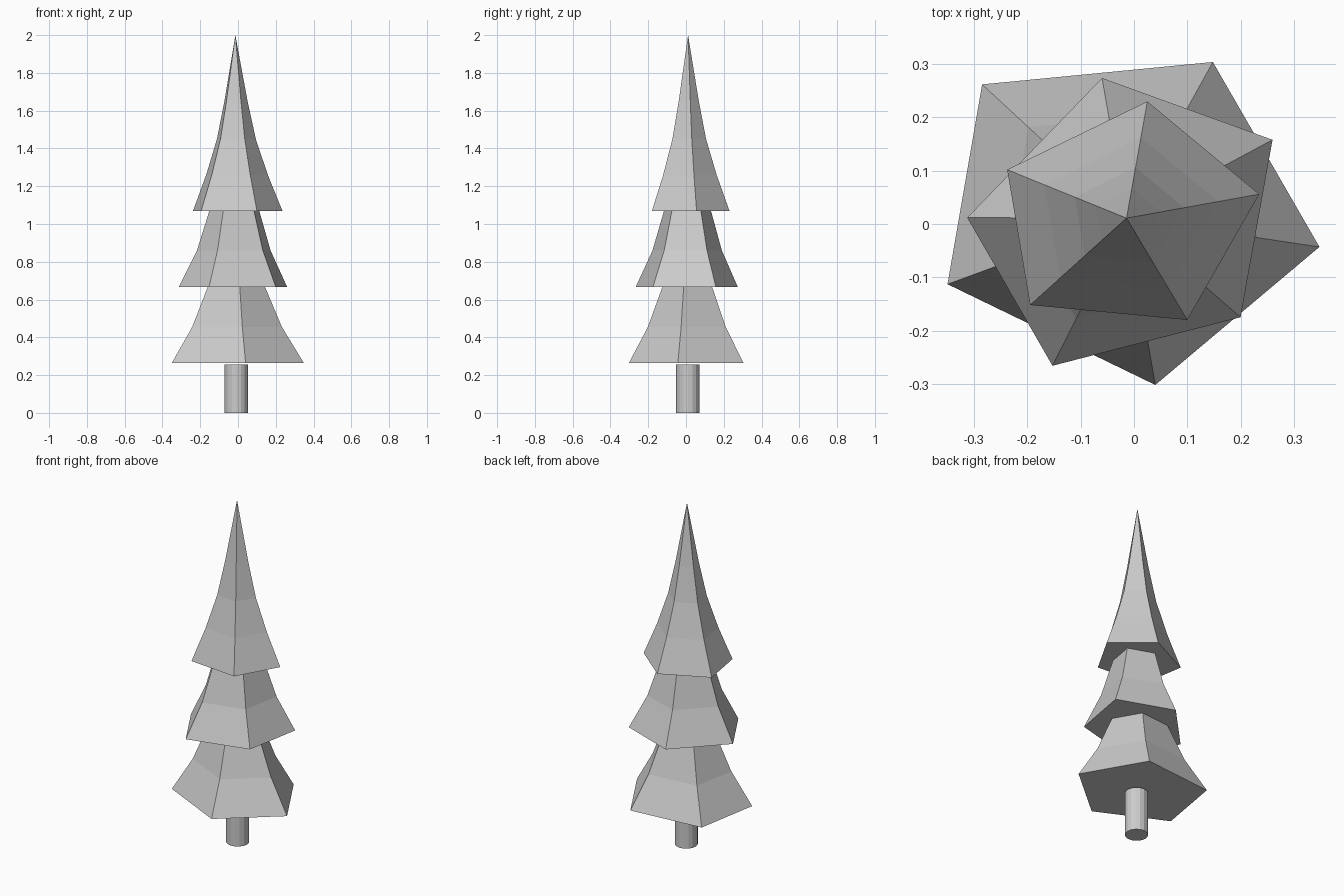
import bpy
import bmesh
from mathutils import Vector

cube = bpy.data.objects.get("Cube")
if cube:
    bpy.data.objects.remove(cube, do_unlink=True)

AXIS = Vector((-0.014, 0.011))

# One flat grey for the whole tree
grey = bpy.data.materials.new("light grey")
grey.use_nodes = True
GREY = (0.6, 0.6, 0.6, 1)
grey.diffuse_color = GREY
grey.node_tree.nodes["Principled BSDF"].inputs["Base Color"].default_value = GREY


def finish(name, bm):
    bmesh.ops.recalc_face_normals(bm, faces=bm.faces[:])
    mesh = bpy.data.meshes.new(name)
    bm.to_mesh(mesh)
    bm.free()
    mesh.materials.append(grey)
    obj = bpy.data.objects.new(name, mesh)
    bpy.context.collection.objects.link(obj)
    return obj


def foliage(name, corners, profile, tip=None):
    """Five-sided flared skirt: the corner ring shrinks towards the axis."""
    bm = bmesh.new()
    rings = []
    for z, size in profile:
        ring = []
        for corner in corners:
            p = AXIS + (Vector(corner) - AXIS) * size
            ring.append(bm.verts.new((p.x, p.y, z)))
        rings.append(ring)
    bm.faces.new(rings[0])
    for low, high in zip(rings, rings[1:]):
        for i in range(5):
            j = (i + 1) % 5
            bm.faces.new((low[i], low[j], high[j], high[i]))
    if tip is None:
        bm.faces.new(rings[-1])
    else:
        apex = bm.verts.new((AXIS.x, AXIS.y, tip))
        for i in range(5):
            bm.faces.new((rings[-1][i], rings[-1][(i + 1) % 5], apex))
    return finish(name, bm)


# Three tiers of foliage
foliage("lower_foliage",
        [(-0.285, 0.262), (0.148, 0.304), (0.348, -0.043), (0.04, -0.302), (-0.35, -0.113)],
        [(0.265, 1), (0.455, 0.68), (0.675, 0.425)])
foliage("middle_foliage",
        [(-0.06, 0.274), (0.26, 0.158), (0.2, -0.175), (-0.153, -0.266), (-0.313, 0.012)],
        [(0.667, 1), (0.86, 0.68), (1.08, 0.45)])
foliage("upper_foliage",
        [(0.025, 0.23), (0.235, 0.056), (0.1, -0.18), (-0.195, -0.152), (-0.238, 0.102)],
        [(1.07, 1), (1.26, 0.69), (1.45, 0.435), (1.65, 0.26)], tip=2.0)

# Trunk
bm = bmesh.new()
bmesh.ops.create_cone(bm, cap_ends=True, segments=16, radius1=0.062, radius2=0.062, depth=0.256)
bmesh.ops.translate(bm, verts=bm.verts[:], vec=(-0.009, 0.01, 0.128))
finish("trunk", bm)
